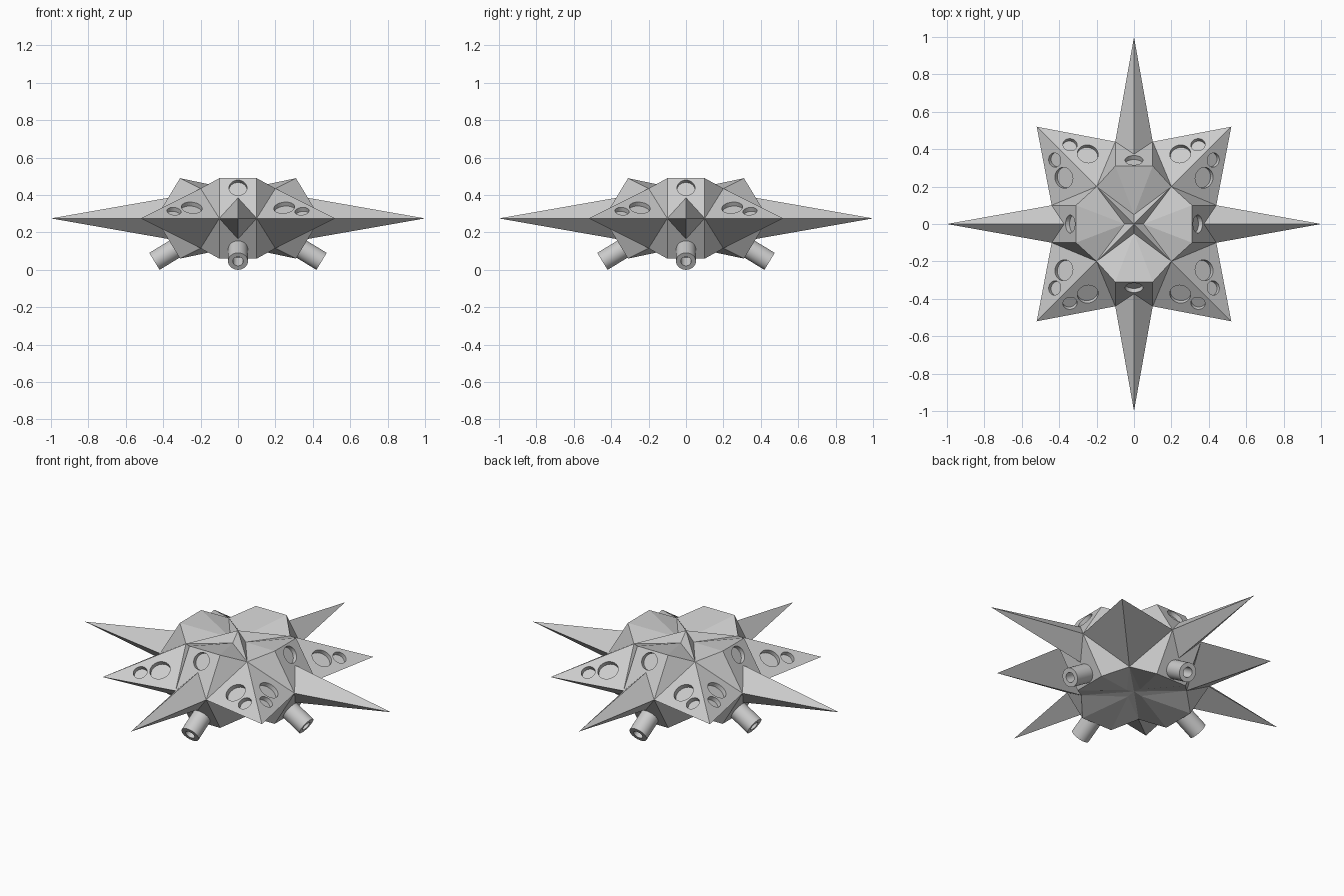
import bpy, bmesh
from math import pi
from mathutils import Matrix, Vector

if "Cube" in bpy.data.objects:
    bpy.data.objects.remove(bpy.data.objects["Cube"])

MID = 0.275  # height of the widest plane
grey = bpy.data.materials.new("light grey")
grey.use_nodes = True
grey.diffuse_color = (0.6, 0.6, 0.6, 1)
grey.node_tree.nodes["Principled BSDF"].inputs["Base Color"].default_value = (0.6, 0.6, 0.6, 1)

QUARTERS = [Matrix.Rotation(k * pi / 2, 4, 'Z') for k in range(4)]


def make_object(name, bm):
    bmesh.ops.remove_doubles(bm, verts=bm.verts, dist=0.0005)
    bmesh.ops.recalc_face_normals(bm, faces=bm.faces)
    mesh = bpy.data.meshes.new(name)
    bm.to_mesh(mesh)
    bm.free()
    mesh.materials.append(grey)
    obj = bpy.data.objects.new(name, mesh)
    bpy.context.collection.objects.link(obj)
    obj.location.z = MID
    return obj


def add_faces(bm, turn, faces):
    for face in faces:
        bm.faces.new([bm.verts.new(turn @ Vector(p)) for p in face])


# Faceted body: four knobs, four short diagonal points, shallow caps
TIP, KNOB, VALLEY = 0.52, 0.215, 0.16
bm = bmesh.new()
for turn in QUARTERS:
    for s in (1, -1):
        centre = (0, 0, KNOB if s > 0 else -0.15)
        low = (0.05, 0, s * VALLEY)
        ends = []
        for side in (1, -1):
            knob = (0.31, side * 0.1, s * KNOB)
            base = (0.44, side * 0.1, 0)
            valley = (0.2, side * 0.2, s * VALLEY)
            tip = (TIP, side * TIP, 0)
            ends.append((knob, base))
            add_faces(bm, turn, [(valley, knob, base), (valley, base, tip),
                                 (low, valley, knob), (centre, low, valley)])
        (k1, b1), (k2, b2) = ends
        add_faces(bm, turn, [(k1, k2, b2, b1), (low, k1, k2)])
body = make_object("star_body", bm)

# Round recesses in the upper faces
bm = bmesh.new()


def add_recess(turn, centre, normal, radius, depth=0.025):
    spin = normal.to_track_quat('Z', 'Y').to_matrix().to_4x4()
    bmesh.ops.create_cone(bm, cap_ends=True, segments=32, radius1=radius, radius2=radius,
                          depth=depth * 2, matrix=turn @ Matrix.Translation(centre) @ spin)


knob_normal = Vector((KNOB, 0, 0.13)).normalized()
tip = Vector((TIP, TIP, 0))
for turn in QUARTERS:
    add_recess(turn, Vector((0.341, 0, 0.1637)), knob_normal, 0.048)
    for flip in (False, True):
        base = Vector((0.44, 0.1, 0))
        normal = (base - tip).cross(Vector((0.2, 0.2, VALLEY)) - tip).normalized()
        normal *= 1 if normal.z > 0 else -1
        for x, y, radius in ((0.375, 0.247, 0.056), (0.424, 0.342, 0.038)):
            z = -(normal.x * (x - TIP) + normal.y * (y - TIP)) / normal.z
            p, n = Vector((x, y, z)), normal.copy()
            if flip:
                p.x, p.y, n.x, n.y = p.y, p.x, n.y, n.x
            add_recess(turn, p, n, radius)
cutter = make_object("recess_cutter", bm)
cutter.hide_render = True

cut = body.modifiers.new("recesses", 'BOOLEAN')
cut.operation, cut.solver, cut.object = 'DIFFERENCE', 'EXACT', cutter
bpy.context.view_layer.update()
carved = bpy.data.meshes.new_from_object(body.evaluated_get(bpy.context.evaluated_depsgraph_get()))
body.modifiers.clear()
body.data = carved
bpy.data.objects.remove(cutter)

# Long spikes
bm = bmesh.new()
for turn in QUARTERS:
    ring = [(0.44, 0.1, 0), (0.373, 0, 0.11), (0.44, -0.1, 0), (0.373, 0, -0.11)]
    inner = (0.3, 0, 0)
    for a, b in zip(ring, ring[1:] + ring[:1]):
        add_faces(bm, turn, [((1, 0, 0), a, b), (inner, b, a)])
make_object("long_spikes", bm)

# Hollow barrels on the lower knob faces
bm = bmesh.new()
axis = Vector((KNOB, 0, -0.13)).normalized()
spin = axis.to_track_quat('Z', 'Y').to_matrix().to_4x4()
profile = [(0, -0.03), (0.053, -0.03), (0.053, 0.125), (0.028, 0.125), (0.028, 0.04), (0, 0.04)]
for turn in QUARTERS:
    place = turn @ Matrix.Translation((0.34, 0, -0.165)) @ spin
    verts = [bm.verts.new((r, 0, z)) for r, z in profile]
    edges = [bm.edges.new(pair) for pair in zip(verts, verts[1:])]
    spun = bmesh.ops.spin(bm, geom=verts + edges, cent=(0, 0, 0), axis=(0, 0, 1),
                          angle=2 * pi, steps=32, use_merge=True)
    new = set(verts) | {v for f in bm.faces if not f.tag for v in f.verts}
    bmesh.ops.transform(bm, matrix=place, verts=[v for v in new if v.is_valid])
    for f in bm.faces:
        f.tag = True
barrels = make_object("barrels", bm)
bpy.ops.object.select_all(action='DESELECT')
barrels.select_set(True)
bpy.context.view_layer.objects.active = barrels
bpy.ops.object.shade_smooth_by_angle(angle=pi / 6)
